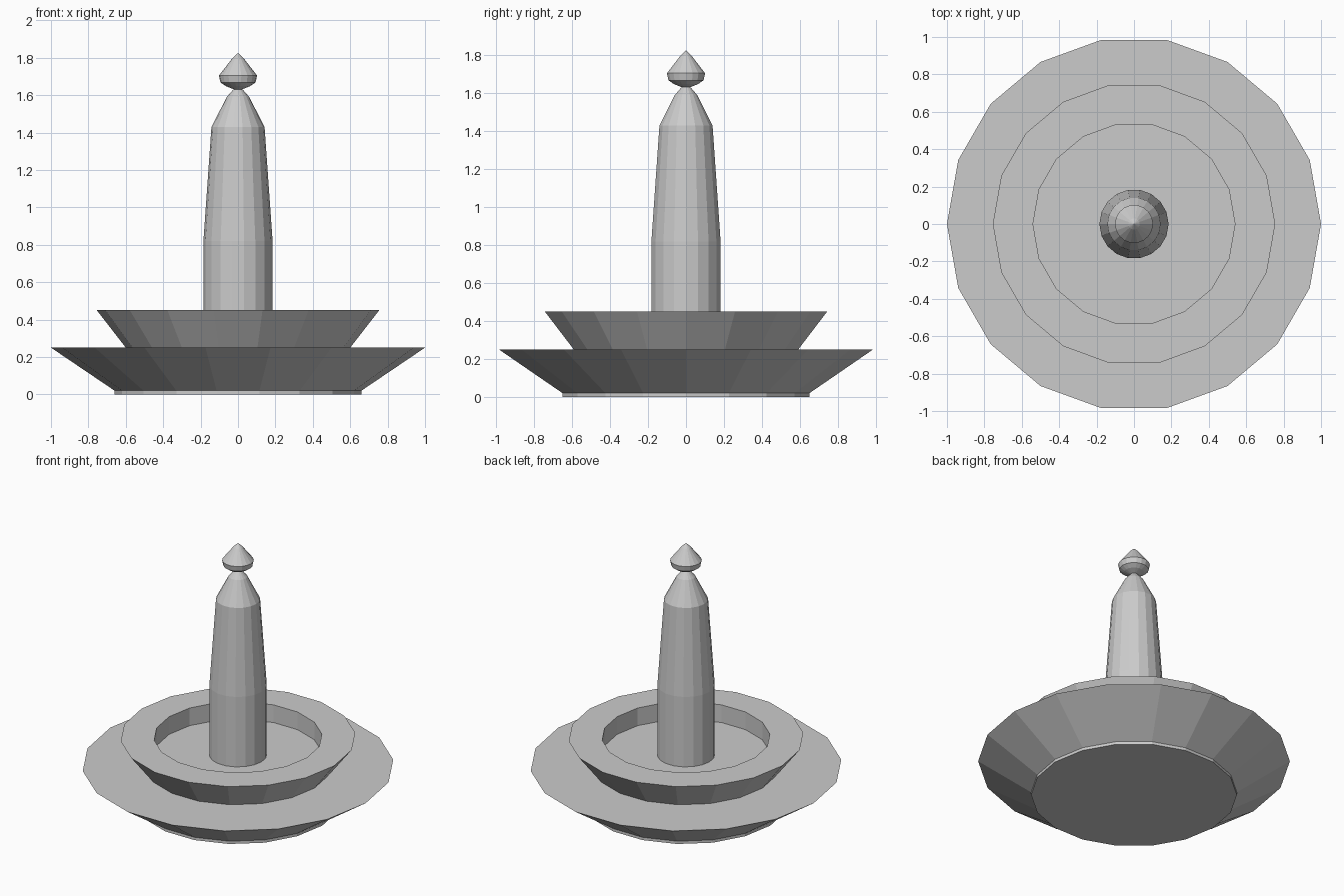
import bpy, bmesh
from math import cos, sin, tau

if "Cube" in bpy.data.objects:
    bpy.data.objects.remove(bpy.data.objects["Cube"])

SIDES = 18


def lathe(name, profile):
    """Spin (radius, z) points, listed bottom to top, into a closed flat-sided solid."""
    bm = bmesh.new()
    rings = []
    for r, z in profile:
        if r == 0:
            rings.append([bm.verts.new((0, 0, z))] * SIDES)
        else:
            rings.append([bm.verts.new((r * cos(tau * i / SIDES), r * sin(tau * i / SIDES), z))
                          for i in range(SIDES)])
    for low, high in zip(rings, rings[1:]):
        for i in range(SIDES):
            j = (i + 1) % SIDES
            corners = dict.fromkeys((low[i], low[j], high[j], high[i]))
            bm.faces.new(list(corners))
    # Cap open ends
    if profile[0][0] > 0:
        bm.faces.new(rings[0][::-1])
    if profile[-1][0] > 0:
        bm.faces.new(rings[-1])
    bmesh.ops.recalc_face_normals(bm, faces=bm.faces)
    mesh = bpy.data.meshes.new(name)
    bm.to_mesh(mesh)
    bm.free()
    obj = bpy.data.objects.new(name, mesh)
    bpy.context.collection.objects.link(obj)
    return obj


# Wide lower tier on a thin foot
lathe("lower_tier", [(0.66, 0), (0.66, 0.02), (1.0, 0.25)])

# Upper basin with a flat rim and sunken floor
lathe("upper_basin", [(0.595, 0.245), (0.6, 0.25), (0.755, 0.45), (0.54, 0.45), (0.54, 0.325)])

# Tapered central column with a domed shoulder
lathe("column", [(0.185, 0.32), (0.185, 0.82), (0.142, 1.43), (0.06, 1.59), (0.025, 1.63), (0, 1.64)])

# Pointed finial
lathe("finial", [(0, 1.628), (0.025, 1.632), (0.065, 1.648), (0.094, 1.668), (0.102, 1.705),
                 (0.03, 1.797), (0, 1.825)])
